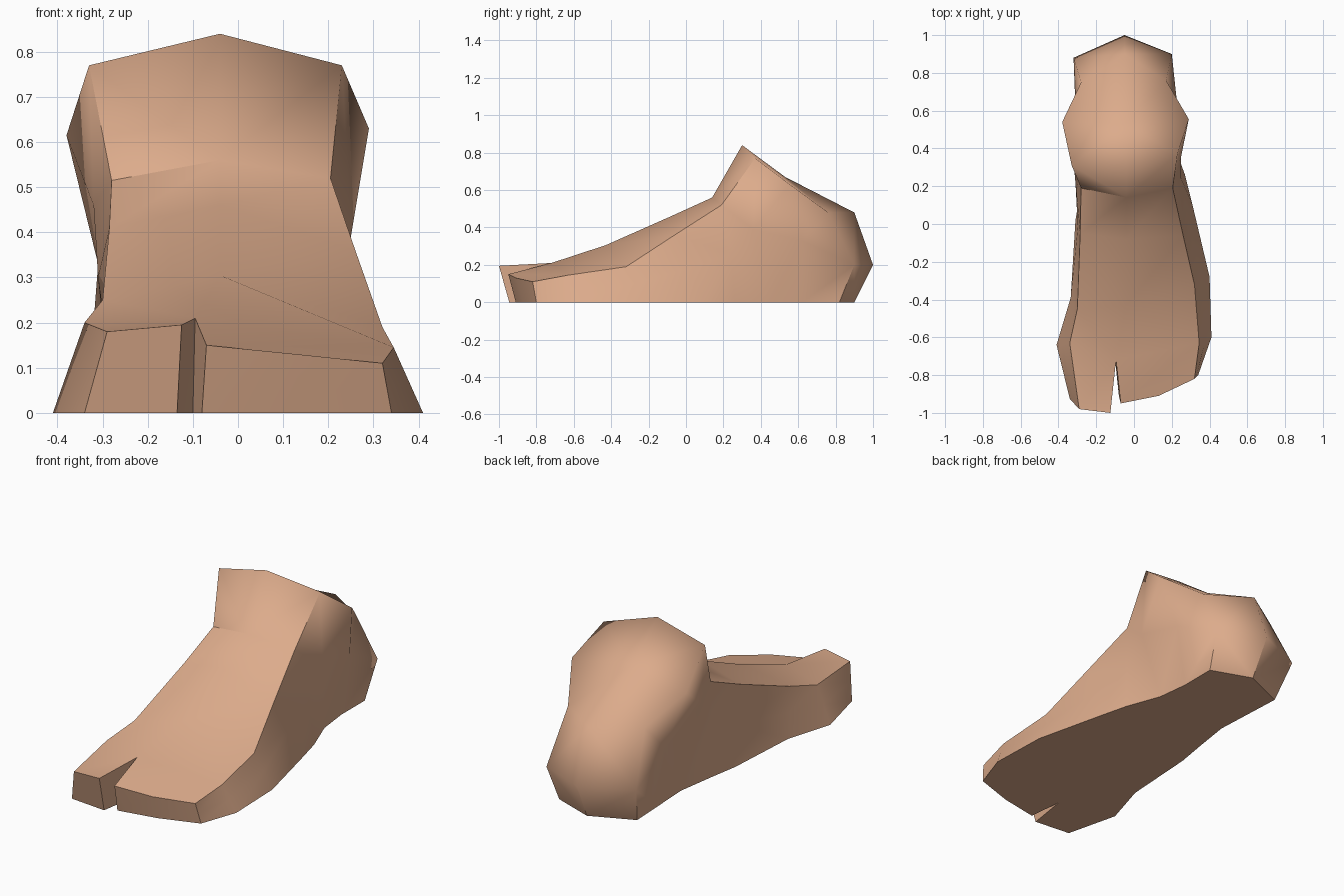
import bpy, bmesh
from mathutils import Vector

if "Cube" in bpy.data.objects:
    bpy.data.objects.remove(bpy.data.objects["Cube"])

bm = bmesh.new()


def vert(p):
    return bm.verts.new(p)


def station(lb, lc, c, rc, rb, lm=None, rm=None, cb=None):
    """One cross-section: sole, side, crease and middle points, left to right."""
    lb, rb = Vector((*lb, 0)), Vector((*rb, 0))
    lm = lm or lb.lerp(Vector(lc), 0.5)
    rm = rm or rb.lerp(Vector(rc), 0.5)
    cb = cb or lb.lerp(rb, 0.5)
    return [vert(p) for p in (lb, lm, lc, c, rc, rm, rb, cb)]


# Instep, from the base of the toes back to the ankle
rings = [
    station((-.41, -.64), (-.34, -.63, .20), (-.095, -.72, .21),
            (.345, -.63, .145), (.41, -.60), cb=(-.10, -.72, 0)),
    station((-.335, -.39), (-.30, -.45, .25), (-.04, -.43, .305),
            (.32, -.32, .19), (.40, -.28)),
    station((-.31, .02), (-.285, -.05, .41), (-.04, -.08, .46),
            (.26, -.06, .36), (.31, .10)),
    station((-.28, .20), (-.28, .19, .515), (-.04, .14, .56),
            (.205, .19, .52), (.27, .26), (-.31, .22, .30), (.25, .24, .26)),
]
# Ankle ridge, ankle bulge and heel
ridge = station((-.25, .40), (-.33, .31, .77), (-.04, .30, .84),
                (.23, .37, .77), (.20, .45), (-.32, .33, .46), (.25, .36, .39))
bulge = station((-.26, .60), (-.38, .54, .615), (-.05, .53, .67),
                (.29, .555, .63), (.18, .62), (-.31, .62, .33), (.23, .62, .33))
heel = station((-.27, .80), (-.28, .75, .48), (-.05, .90, .48),
               (.17, .76, .48), (.18, .82), (-.32, .88, .20), (.20, .90, .20),
               (-.04, .90, 0))
rings += [ridge, bulge, heel]
for a, b in zip(rings, rings[1:]):
    for i in range(8):
        j = (i + 1) % 8
        bm.faces.new((a[i], a[j], b[j], b[i]))

# Rounded back of the heel
lb, lm, lc, c, rc, rm, rb, cb = heel
back = vert((-.05, 1.0, .20))
for f in ((lc, c, back, lm), (c, rc, rm, back), (lm, back, cb, lb), (back, rm, rb, cb)):
    bm.faces.new(f)

# Big toe block, left of the notch
lb, lm, lc, c, rc, rm, rb, cb = rings[0]
tl, tr = vert((-.29, -.98, .18)), vert((-.125, -1.0, .195))
bl, br = vert((-.34, -.925, 0)), vert((-.135, -.945, 0))
ml = vert((-.315, -.953, .09))
for f in ((lc, c, tr, tl), (lb, lm, ml, bl), (lm, lc, tl, ml),
          (tl, tr, br, bl, ml), (c, cb, br, tr), (lb, bl, br, cb)):
    bm.faces.new(f)

# Small toes block, right of the notch
top = [vert(p) for p in ((-.07, -.95, .15), (.13, -.91, .13), (.32, -.82, .11))]
bot = [vert(p) for p in ((-.08, -.91, 0), (.13, -.87, 0), (.34, -.80, 0))]
mr = vert((.33, -.81, .055))
for f in ((c, rc, top[2], top[1], top[0]), (rc, rm, mr, top[2]), (rm, rb, bot[2], mr),
          (top[0], top[1], bot[1], bot[0]), (top[1], top[2], mr, bot[2], bot[1]),
          (c, top[0], bot[0], cb), (cb, bot[0], bot[1], bot[2], rb)):
    bm.faces.new(f)

bmesh.ops.recalc_face_normals(bm, faces=bm.faces[:])
bmesh.ops.triangulate(bm, faces=[f for f in bm.faces if len(f.verts) == 4])
# Smooth skin, with hard sole, toe and instep edges; the ankle and heel stay soft
for f in bm.faces:
    f.smooth = True
for e in bm.edges:
    soft = all(v.co.y > .27 and v.co.z > .1 for v in e.verts)
    e.smooth = soft or e.calc_face_angle(0) < .6

mesh = bpy.data.meshes.new("foot")
bm.to_mesh(mesh)
bm.free()
skin = bpy.data.materials.new("skin")
skin.diffuse_color = (.72, .41, .26, 1)
skin.use_nodes = True
skin.node_tree.nodes["Principled BSDF"].inputs["Base Color"].default_value = skin.diffuse_color
mesh.materials.append(skin)
foot = bpy.data.objects.new("foot", mesh)
bpy.context.collection.objects.link(foot)
